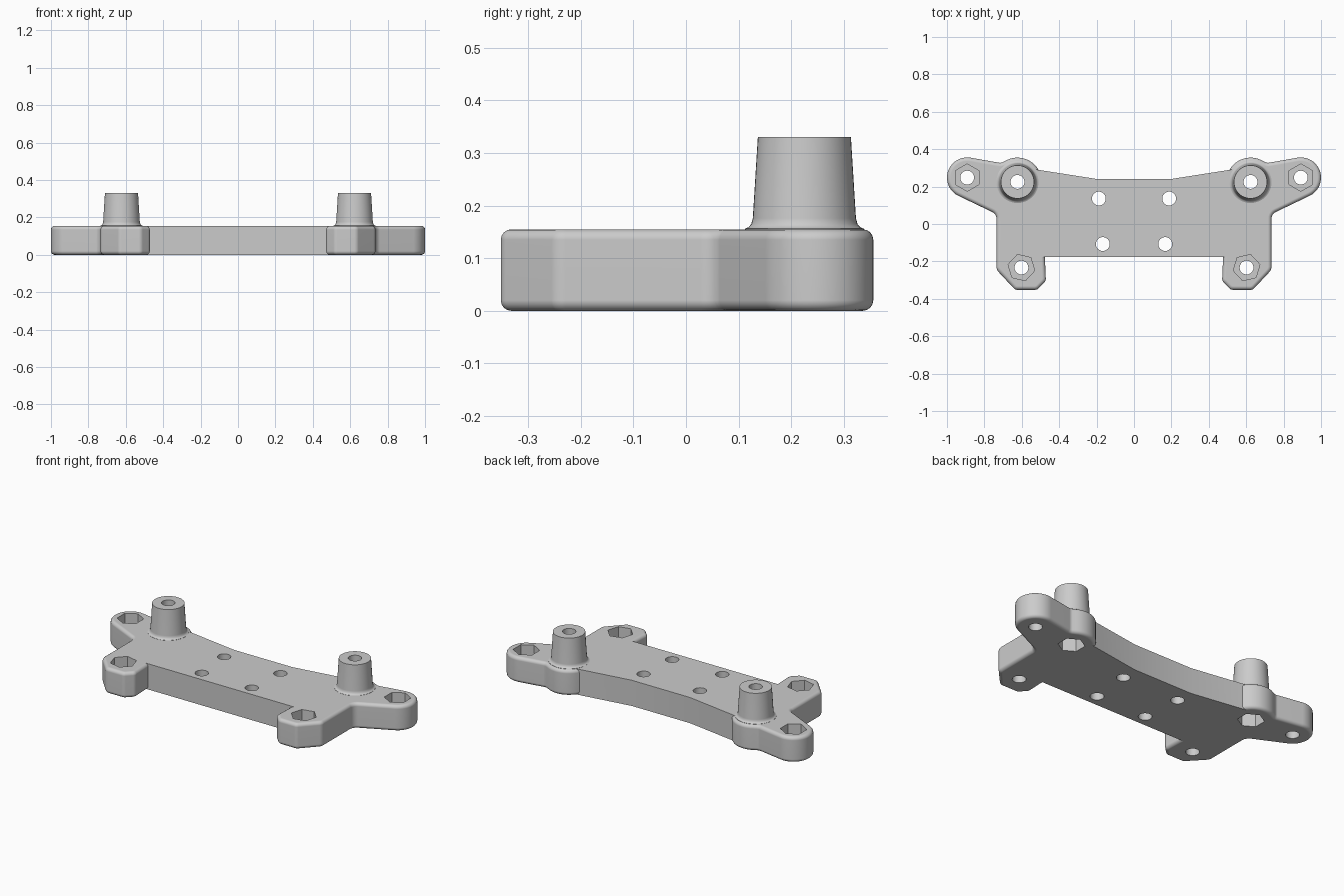
import bpy, bmesh
from math import radians, sin, cos, tan
from mathutils import Vector, Matrix

if "Cube" in bpy.data.objects:
    bpy.data.objects.remove(bpy.data.objects["Cube"], do_unlink=True)

THICK = 0.155
EAR = (0.892, 0.248)
BOSS = (0.623, 0.225)
LUG = (0.602, -0.233)

grey = bpy.data.materials.new("light_grey")
grey.use_nodes = True
grey.diffuse_color = (0.6, 0.6, 0.6, 1)
grey.node_tree.nodes["Principled BSDF"].inputs["Base Color"].default_value = (0.6, 0.6, 0.6, 1)


def arc(centre, r, start, end, steps):
    angles = [radians(start + (end - start) * i / steps) for i in range(steps + 1)]
    return [(centre[0] + r * cos(a), centre[1] + r * sin(a), 0) for a in angles]


def rounded(corners, steps=5):
    """Turn (x, y, radius) corners into an outline with filleted corners."""
    out = []
    for i, (x, y, r) in enumerate(corners):
        p = Vector((x, y))
        if r == 0:
            out.append(p)
            continue
        a = (Vector(corners[i - 1][:2]) - p).normalized()
        b = (Vector(corners[(i + 1) % len(corners)][:2]) - p).normalized()
        half = a.angle(b) / 2
        centre = p + (a + b).normalized() * (r / sin(half))
        u = p + a * (r / tan(half)) - centre
        v = p + b * (r / tan(half)) - centre
        for k in range(steps + 1):
            out.append(centre + u.lerp(v, k / steps).normalized() * r)
    return out


def extrude(bm, outline, z0, z1):
    face = bm.faces.new([bm.verts.new((p[0], p[1], z0)) for p in outline])
    top = bmesh.ops.extrude_face_region(bm, geom=[face])["geom"]
    verts = [g for g in top if isinstance(g, bmesh.types.BMVert)]
    bmesh.ops.translate(bm, verts=verts, vec=(0, 0, z1 - z0))


def to_object(name, bm):
    bmesh.ops.recalc_face_normals(bm, faces=bm.faces[:])
    mesh = bpy.data.meshes.new(name)
    bm.to_mesh(mesh)
    bm.free()
    mesh.materials.append(grey)
    obj = bpy.data.objects.new(name, mesh)
    bpy.context.collection.objects.link(obj)
    return obj


def combine(target, other, operation):
    mod = target.modifiers.new(operation.lower(), "BOOLEAN")
    mod.operation = operation
    mod.solver = "EXACT"
    mod.object = other
    other.hide_render = True
    bpy.context.view_layer.objects.active = target
    bpy.ops.object.modifier_apply(modifier=mod.name)
    bpy.data.objects.remove(other, do_unlink=True)


# Central plate with sharp edges
half = [(0.54, -0.177), (0.54, 0.294), (0.195, 0.24)]
bm = bmesh.new()
extrude(bm, half + [(-x, y) for x, y in reversed(half)], 0, THICK)
plate = to_object("mounting_plate", bm)

# Rounded ends: front lug, ear and boss pad in one outline, mirrored
corners = [(0.471, -0.305, 0.03), (0.518, -0.352, 0.03), (0.635, -0.352, 0.03),
           (0.735, -0.245, 0.04), (0.735, 0.053, 0.04)]
corners += arc(EAR, 0.108, -64, 100, 20)
corners += [(0.712, 0.326, 0.03)]
corners += arc(BOSS, 0.13, 60, 180, 16)
end = rounded(corners)
bm = bmesh.new()
for side in (1, -1):
    extrude(bm, [(side * p.x, p.y) for p in end], 0, THICK)
bmesh.ops.recalc_face_normals(bm, faces=bm.faces[:])
rims = [e for e in bm.edges if abs(e.verts[0].co.z - e.verts[1].co.z) < 1e-5]
bmesh.ops.bevel(bm, geom=rims, offset=0.02, segments=4, profile=0.5,
                affect="EDGES", clamp_overlap=False)
combine(plate, to_object("ends", bm), "UNION")

# Tapered bosses with a filleted foot
profile = [(0, 0.12), (0.113, 0.12), (0.113, 0.156), (0.106, 0.159), (0.101, 0.165),
           (0.098, 0.176), (0.0885, 0.33), (0, 0.33)]
bm = bmesh.new()
for side in (1, -1):
    centre = Vector((side * BOSS[0], BOSS[1], 0))
    verts = [bm.verts.new(centre + Vector((r, 0, z))) for r, z in profile]
    edges = [bm.edges.new(pair) for pair in zip(verts, verts[1:])]
    bmesh.ops.spin(bm, geom=verts + edges, cent=centre, axis=(0, 0, 1),
                   angle=radians(360), steps=48)
bmesh.ops.remove_doubles(bm, verts=bm.verts[:], dist=1e-4)
combine(plate, to_object("bosses", bm), "UNION")

# Through holes
bm = bmesh.new()
for x, y in (EAR, BOSS, LUG, (0.188, 0.136), (0.167, -0.107)):
    for side in (1, -1):
        bmesh.ops.create_cone(bm, cap_ends=True, segments=32, radius1=0.037, radius2=0.037,
                              depth=1, matrix=Matrix.Translation((side * x, y, 0)))
combine(plate, to_object("holes", bm), "DIFFERENCE")

# Hexagonal nut pockets: on top in the ears and lugs, underneath the bosses
bm = bmesh.new()
for (x, y), turn, z0, z1 in ((EAR, 90, 0.07, 0.25), (LUG, 73, 0.07, 0.25),
                             (BOSS, 90, -0.1, 0.08)):
    for side in (1, -1):
        hexagon = arc((x, y), 0.073, turn, turn + 300, 5)
        extrude(bm, [(side * p[0], p[1]) for p in hexagon], z0, z1)
combine(plate, to_object("nut_pockets", bm), "DIFFERENCE")

# Smooth shading that keeps flat faces flat
bpy.ops.object.select_all(action="DESELECT")
plate.select_set(True)
bpy.context.view_layer.objects.active = plate
bpy.ops.object.shade_smooth_by_angle(angle=radians(30))
normals = plate.modifiers.new("weighted_normals", "WEIGHTED_NORMAL")
normals.keep_sharp = True
